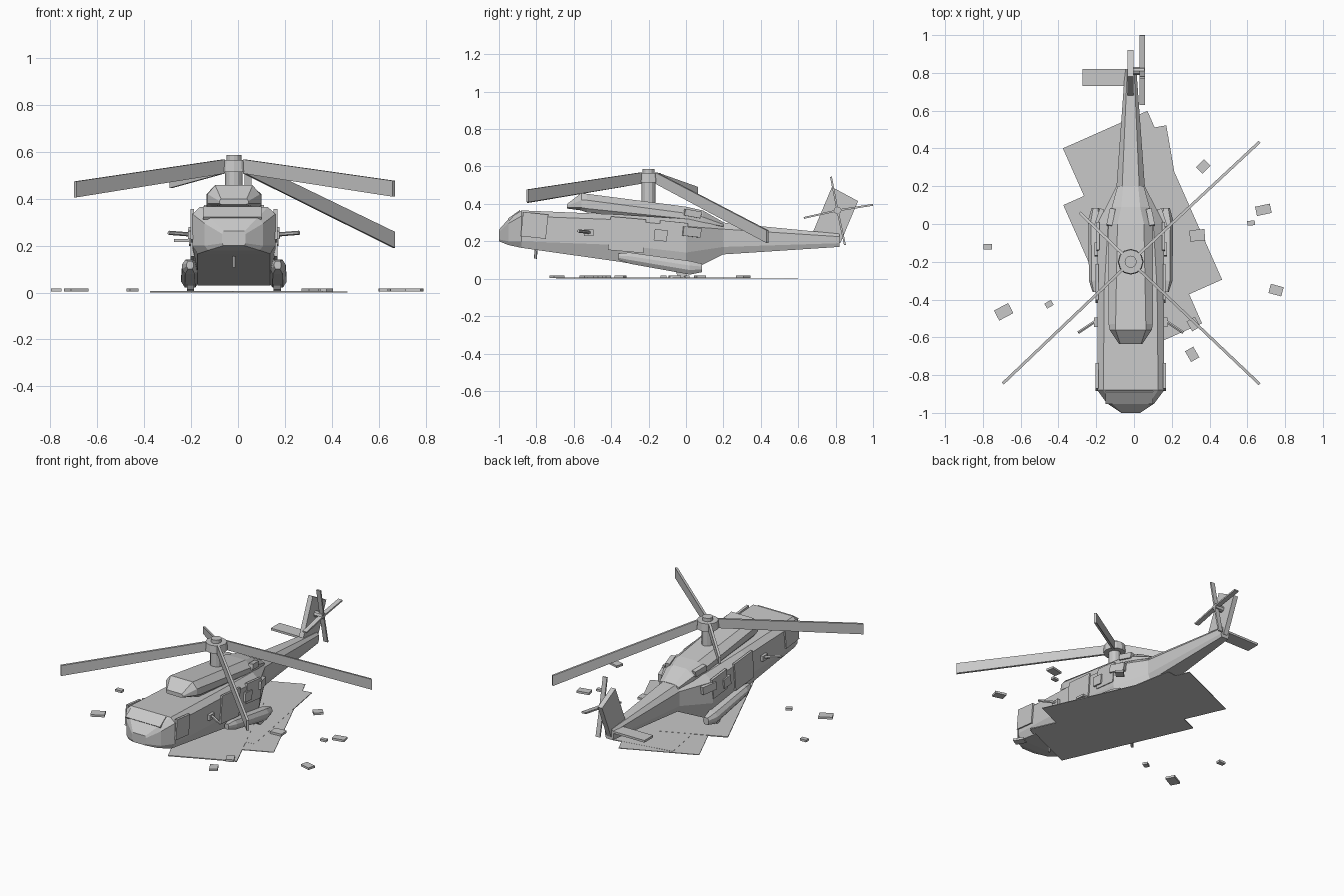
import bpy, bmesh, math
from mathutils import Vector, Matrix

if "Cube" in bpy.data.objects:
    bpy.data.objects.remove(bpy.data.objects["Cube"])

CX = -0.0175  # centre line of the airframe
grey = bpy.data.materials.new("grey")
grey.diffuse_color = (0.58, 0.58, 0.58, 1)
grey.use_nodes = True
grey.node_tree.nodes["Principled BSDF"].inputs["Base Color"].default_value = grey.diffuse_color


def finish(name, bm):
    bmesh.ops.recalc_face_normals(bm, faces=bm.faces)
    me = bpy.data.meshes.new(name)
    bm.to_mesh(me)
    bm.free()
    me.materials.append(grey)
    ob = bpy.data.objects.new(name, me)
    bpy.context.collection.objects.link(ob)
    return ob


def loft(name, rings):
    bm = bmesh.new()
    vs = [[bm.verts.new(p) for p in r] for r in rings]
    n = len(rings[0])
    for a, b in zip(vs, vs[1:]):
        for i in range(n):
            bm.faces.new((a[i], a[(i + 1) % n], b[(i + 1) % n], b[i]))
    bm.faces.new(vs[0])
    bm.faces.new(vs[-1])
    return finish(name, bm)


def hull_ring(y, zb, zl, zh, zt, wb, w, wt, cx=CX):
    half = [(wb, zb), (w, zl), (w, zh), (wt, zt)]
    return [(cx + x, y, z) for x, z in half] + [(cx - x, y, z) for x, z in half[::-1]]


def box(name, c, size, rot=(0, 0, 0)):
    bm = bmesh.new()
    bmesh.ops.create_cube(bm, size=1)
    for v in bm.verts:
        v.co = Vector(a * b for a, b in zip(v.co, size))
    e = [Matrix.Rotation(math.radians(r), 4, ax) for r, ax in zip(rot, "XYZ")]
    bm.transform(Matrix.Translation(c) @ e[2] @ e[1] @ e[0])
    return finish(name, bm)


def rod(name, a, b, r1, r2=None, sides=8):
    a, b = Vector(a), Vector(b)
    bm = bmesh.new()
    bmesh.ops.create_cone(bm, cap_ends=True, segments=sides, radius1=r1,
                          radius2=r1 if r2 is None else r2, depth=(b - a).length)
    bm.transform(Matrix.Translation((a + b) / 2) @ (b - a).to_track_quat('Z', 'Y').to_matrix().to_4x4())
    return finish(name, bm)


def blade(name, a, b, chord_a, chord_b, up, thick):
    """Thin plank from a to b, its chord running along up."""
    a, b, up = Vector(a), Vector(b), Vector(up)
    side = (b - a).cross(up).normalized() * thick / 2
    return loft(name, [[p + side + up * c / 2, p - side + up * c / 2,
                        p - side - up * c / 2, p + side - up * c / 2]
                       for p, c in ((a, chord_a), (b, chord_b))])


# Fuselage and tail boom
loft("fuselage", [hull_ring(*s) for s in (
    (-1.0, .20, .21, .25, .262, .045, .05, .045),
    (-.95, .18, .20, .295, .318, .11, .125, .10),
    (-.88, .165, .20, .335, .365, .155, .177, .145),
    (-.35, .09, .18, .315, .343, .155, .177, .14),
    (0, .03, .14, .28, .32, .155, .177, .12),
    (.2, .13, .17, .265, .30, .06, .075, .045),
    (.82, .17, .19, .225, .24, .024, .03, .018))])

# Engine cowling and mast
loft("engine_cowling", [hull_ring(*s) for s in (
    (-.635, .375, .38, .39, .40, .05, .062, .055),
    (-.56, .365, .38, .42, .458, .09, .112, .08),
    (-.53, .355, .375, .42, .454, .10, .117, .08),
    (0, .30, .32, .35, .385, .10, .117, .07),
    (.09, .29, .30, .33, .365, .09, .10, .05),
    (.2, .27, .28, .29, .302, .05, .07, .04))])
HUB = Vector((CX, -.2, 0))
rod("mast", HUB + Vector((0, 0, .38)), HUB + Vector((0, 0, .52)), .037, sides=12)
rod("rotor_hub", HUB + Vector((0, 0, .515)), HUB + Vector((0, 0, .565)), .068, .064, 12)
rod("rotor_cap", HUB + Vector((0, 0, .56)), HUB + Vector((0, 0, .587)), .032, sides=12)

# Main rotor blades, drooping, one snapped short
for i, (x, y, z, c) in enumerate(((-.695, -.845, .44, .068), (.665, -.848, .443, .068),
                                  (.665, .435, .225, .068), (-.287, .06, .468, .045))):
    d = Vector((x, y, 0)) - HUB
    root = HUB + d.normalized() * .06 + Vector((0, 0, .538))
    blade(f"rotor_blade_{i}", root, (x, y, z), .06, c, (0, 0, 1), .015)

# Tail fin, stabiliser and tail rotor
fin = [(.675, .24), (.78, .49), (.92, .415), (.825, .19)]
loft("tail_fin", [[(x, y, z) for y, z in fin] for x in (-.035, -.003)])
box("stabiliser", (-.145, .775, .222), (.255, .09, .014))
rod("tail_rotor_hub", (-.02, .81, .365), (.055, .81, .365), .02, sides=8)
for i, (y, z) in enumerate(((.775, .545), (1.0, .395), (.63, .325), (.85, .18))):
    blade(f"tail_rotor_blade_{i}", (.043, .81, .365), (.043, y, z), .03, .03, (1, 0, 0), .01)

# Nose parts
box("windscreen_plate", (-.025, -.917, .339), (.25, .078, .012), (35, 0, 0))
rod("nose_probe", (CX, -.8, .175), (CX, -.805, .107), .008, sides=6)

# Parts on both sides
for s, side in ((-1, "left"), (1, "right")):
    X = lambda d: CX + s * d
    loft(f"{side}_sponson", [hull_ring(y, zb, (zb * 2 + zt) / 3, (zb + zt * 2) / 3, zt, w * .6, w, w * .6, X(.187))
                             for y, zb, zt, w in ((-.36, .10, .135, .015), (-.3, .08, .14, .034),
                                                  (.02, .022, .095, .038), (.085, .035, .08, .02))])
    rod(f"{side}_wheel", (X(.17), -.02, .04), (X(.2), -.02, .04), .034, sides=10)
    rod(f"{side}_gun", (X(.15), -.49, .245), (X(.278), -.575, .255), .009, sides=6)
    box(f"{side}_gun_mount", (X(.18), -.52, .245), (.03, .05, .035))
    # Side panels
    box(f"{side}_cabin_door", (X(.178), -.315, .235), (.014, .19, .18), (-5, 0, 0))
    box(f"{side}_cockpit_door", (X(.178), -.81, .285), (.016, .135, .13), (-6, 0, 0))
    box(f"{side}_rear_panel", (X(.174), -.07, .24), (.016, .15, .13), (-6, 0, 0))
    box(f"{side}_window_box", (X(.181), -.135, .232), (.02, .07, .06), (-6, 0, 0))
    box(f"{side}_exhaust", (X(.105), .035, .348), (.03, .09, .036), (-10, 0, s * 12))
    box(f"{side}_rear_fairing", (X(.168), .03, .25), (.025, .10, .05), (-6, 0, s * 18))

# Broken ground slabs
for i, (pos, size, rot, h) in enumerate((((.045, .053), (.489, .977), 23.9, .004),
                                         ((-.007, -.213), (.418, .87), 23.9, .006),
                                         ((.042, .094), (.40, .80), 9.8, .005))):
    box(f"ground_slab_{i}", (*pos, h / 2), (*size, h), (0, 0, rot))

# Scattered debris
for i, (x, y, w, d, r) in enumerate((
        (-.775, -.12, .045, .03, 0), (-.69, -.465, .085, .06, 28), (-.45, -.425, .04, .03, 30),
        (.367, .305, .06, .05, 45), (.685, .075, .08, .05, 12), (.62, .005, .04, .025, 5),
        (.335, -.06, .08, .06, 5), (.752, -.35, .07, .05, -15), (.308, -.69, .05, .065, 30),
        (.315, -.53, .05, .06, 30))):
    box(f"debris_{i}", (x, y, .011), (w, d, .014), (0, 0, r))
